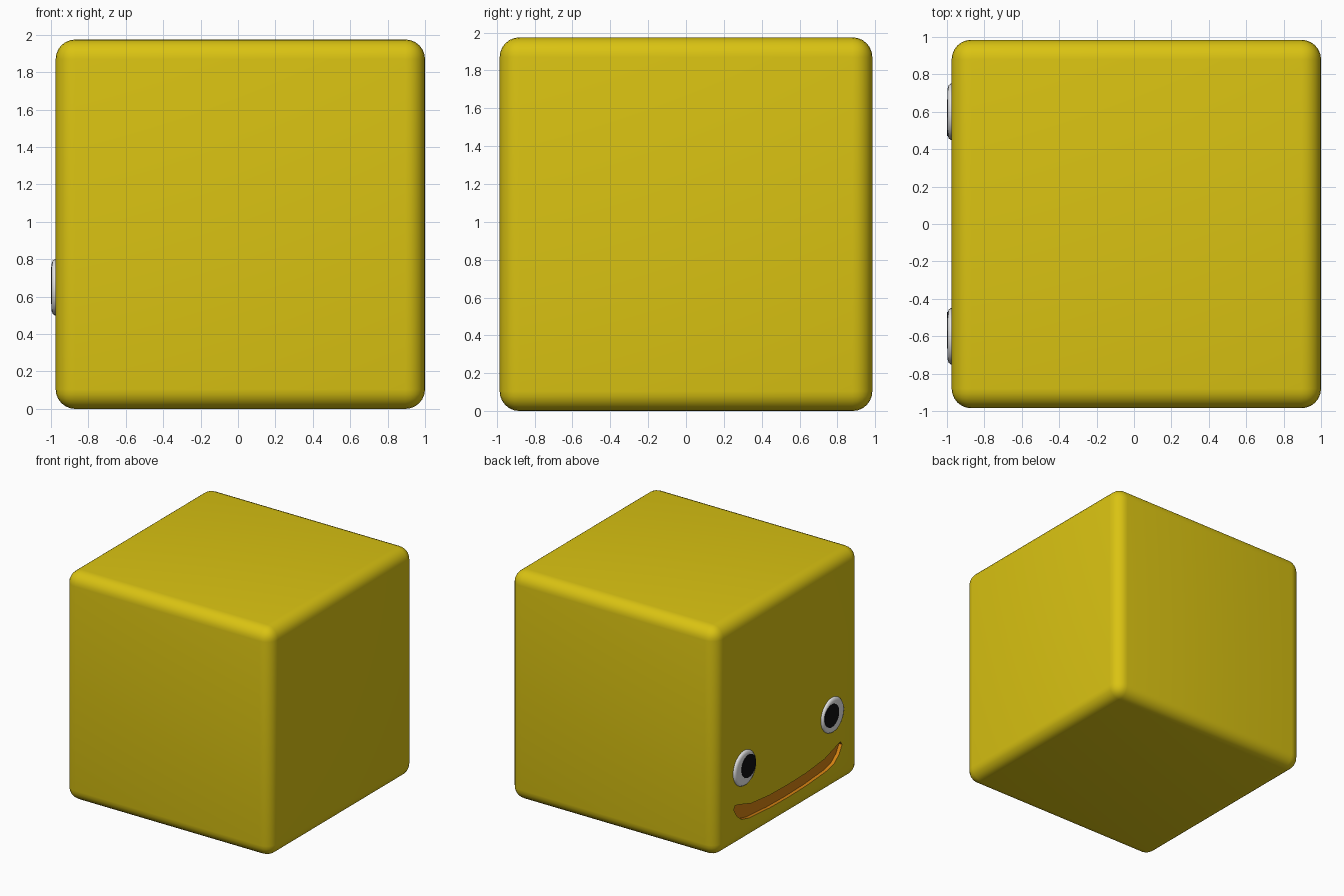
import bpy, bmesh, math

if "Cube" in bpy.data.objects:
    bpy.data.objects.remove(bpy.data.objects["Cube"])


def material(name, rgb):
    m = bpy.data.materials.new(name)
    m.diffuse_color = (*rgb, 1)
    m.use_nodes = True
    m.node_tree.nodes["Principled BSDF"].inputs["Base Color"].default_value = m.diffuse_color
    return m


YELLOW = material("yellow", (0.70, 0.545, 0.006))
ORANGE = material("orange", (0.66, 0.22, 0.006))
WHITE = material("eye_white", (0.80, 0.80, 0.80))
BLACK = material("black", (0.005, 0.005, 0.006))

FACE_X = -0.975  # plane of the smiling side


def new_object(name, bm, mat):
    bmesh.ops.recalc_face_normals(bm, faces=bm.faces)
    me = bpy.data.meshes.new(name)
    bm.to_mesh(me)
    bm.free()
    ob = bpy.data.objects.new(name, me)
    me.materials.append(mat)
    bpy.context.collection.objects.link(ob)
    return ob


def activate(ob):
    bpy.ops.object.select_all(action='DESELECT')
    ob.select_set(True)
    bpy.context.view_layer.objects.active = ob


def lathe_disc(name, mat, y, z, profile, sides=32):
    """Round part on the smiling side; profile = (radius, x) rings, outer to inner."""
    bm = bmesh.new()
    rings = []
    for r, x in profile:
        rings.append([bm.verts.new((x, y + r * math.cos(a), z + r * math.sin(a)))
                      for a in (2 * math.pi * i / sides for i in range(sides))])
    for a, b in zip(rings, rings[1:]):
        for i in range(sides):
            j = (i + 1) % sides
            bm.faces.new((a[i], a[j], b[j], b[i]))
    bm.faces.new(rings[0])
    bm.faces.new(rings[-1])
    ob = new_object(name, bm, mat)
    activate(ob)
    bpy.ops.object.shade_smooth_by_angle(angle=math.radians(40))


# body: cube with rounded edges
bm = bmesh.new()
bmesh.ops.create_cube(bm, size=1)
for v in bm.verts:
    v.co.x = FACE_X if v.co.x < 0 else 1.0
    v.co.y *= 1.97
    v.co.z = 0.0 if v.co.z < 0 else 1.975
bmesh.ops.bevel(bm, geom=bm.edges[:], offset=0.105, segments=6, profile=0.5,
                affect='EDGES', clamp_overlap=True)
body = new_object("body", bm, YELLOW)

# smile: shallow groove with an orange inside
half = [(0.0, 0.275), (0.25, 0.28), (0.5, 0.305), (0.66, 0.355), (0.72, 0.37),
        (0.74, 0.34), (0.70, 0.27), (0.63, 0.215), (0.53, 0.19), (0.25, 0.17), (0.0, 0.165)]
outline = half + [(-y, z) for y, z in half[-2:0:-1]]
bm = bmesh.new()
front = bm.faces.new([bm.verts.new((FACE_X - 0.05, y, z)) for y, z in outline])
ext = bmesh.ops.extrude_face_region(bm, geom=[front])
for v in ext["geom"]:
    if isinstance(v, bmesh.types.BMVert):
        v.co.x = FACE_X + 0.03
if not front.is_valid or len(bm.faces) < len(outline) + 2:
    bm.faces.new([v for v in bm.verts if v.co.x < FACE_X])
cutter = new_object("smile_cutter", bm, ORANGE)
cutter.hide_render = True

body.data.materials.append(ORANGE)
mod = body.modifiers.new("smile", 'BOOLEAN')
mod.operation = 'DIFFERENCE'
mod.solver = 'EXACT'
mod.material_mode = 'TRANSFER'
mod.object = cutter
activate(body)
bpy.ops.object.modifier_apply(modifier=mod.name)
bpy.data.objects.remove(cutter)
bpy.ops.object.shade_smooth_by_angle(angle=math.radians(30))

# eyes: low domes with thin dark pupils looking inwards
for side, s in (("left", 1), ("right", -1)):
    lathe_disc(side + "_eye", WHITE, 0.60 * s, 0.65,
               [(0.15, FACE_X + 0.02), (0.15, -0.98), (0.142, -0.991), (0.125, -0.997)])
    lathe_disc(side + "_pupil", BLACK, 0.568 * s, 0.66,
               [(0.098, -0.993), (0.098, -1.0)])
